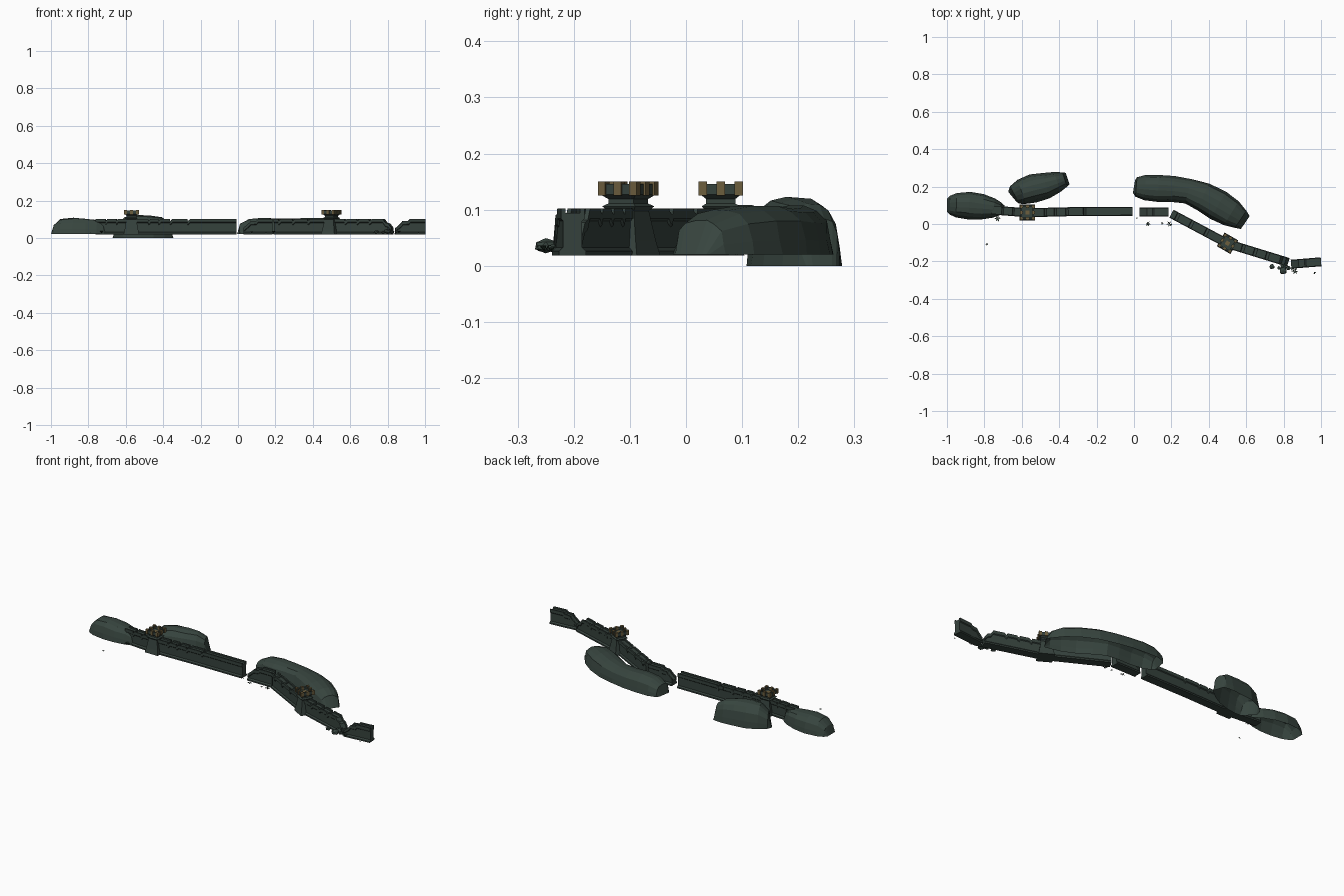
import bpy, bmesh, math, random
from mathutils import Vector, Matrix

if "Cube" in bpy.data.objects:
    bpy.data.objects.remove(bpy.data.objects["Cube"])
random.seed(4)


def material(name, col):
    m = bpy.data.materials.new(name)
    m.diffuse_color = (*col, 1)
    m.use_nodes = True
    m.node_tree.nodes["Principled BSDF"].inputs["Base Color"].default_value = m.diffuse_color
    return m


STONE = material("dark_green_stone", (0.036, 0.054, 0.046))
ROCK = material("hill_green_grey", (0.039, 0.060, 0.050))
TAN = material("tan_brick", (0.150, 0.112, 0.048))
LEAF = material("leaf_green", (0.022, 0.045, 0.028))


def finish(bm, name, mat, normals=True):
    if normals:
        bmesh.ops.recalc_face_normals(bm, faces=bm.faces[:])
    me = bpy.data.meshes.new(name)
    bm.to_mesh(me)
    bm.free()
    me.materials.append(mat)
    ob = bpy.data.objects.new(name, me)
    bpy.context.collection.objects.link(ob)
    return ob


def side_normals(pts):
    out = []
    for i in range(len(pts)):
        a, b = pts[max(i - 1, 0)], pts[min(i + 1, len(pts) - 1)]
        t = Vector((b[0] - a[0], b[1] - a[1], 0)).normalized()
        out.append(Vector((-t.y, t.x, 0)))
    return out


def loft(bm, rings, closed, caps):
    rows = [[bm.verts.new(p) for p in r] for r in rings]
    n = len(rows[0])
    for a, b in zip(rows, rows[1:]):
        for j in range(n if closed else n - 1):
            k = (j + 1) % n
            bm.faces.new((a[j], a[k], b[k], b[j]))
    if caps:
        bm.faces.new(rows[0])
        bm.faces.new(rows[-1])


# Faceted hills: stations are (x, y, half width, height fraction)
def hill(name, stations, z0, top):
    arch = [(-1, 0), (-.93, .33), (-.8, .72), (-.55, .93), (-.15, 1),
            (.25, .99), (.58, .9), (.82, .68), (.94, .3), (1, 0)]
    bm = bmesh.new()
    rings = []
    for (x, y, r, f), n in zip(stations, side_normals(stations)):
        ring = []
        for u, v in arch:
            j = random.uniform(-.03, .03) if 0 < v < 1 else 0
            p = Vector((x, y, 0)) + n * r * (u + j)
            p.z = z0 + (top - z0) * f * v * (1 + j * .6)
            ring.append(p)
        rings.append(ring)
    loft(bm, rings, False, False)
    finish(bm, name, ROCK)


hill("hill_left", [(-1, .10, .035, 0), (-.985, .10, .05, .55), (-.95, .10, .065, .92),
                   (-.88, .098, .074, 1), (-.81, .092, .068, .93), (-.75, .085, .052, .85),
                   (-.715, .08, .035, .65), (-.70, .075, .025, 0)], .02, .108)
hill("hill_back_left", [(-.65, .145, .035, 0), (-.638, .155, .053, .6), (-.60, .172, .068, .92),
                        (-.54, .19, .077, 1), (-.47, .205, .07, .97), (-.41, .225, .056, .9),
                        (-.37, .238, .04, .7), (-.355, .243, .032, 0)], 0, .123)
hill("hill_back_right", [(0, .20, .035, 0), (.012, .198, .052, .65), (.06, .195, .068, .93),
                         (.13, .19, .072, 1), (.21, .187, .07, .96), (.29, .175, .067, .95),
                         (.37, .145, .078, 1), (.45, .10, .084, 1), (.52, .058, .075, .92),
                         (.57, .025, .055, .7), (.595, .008, .042, 0)], .02, .107)

# Walls: footing, narrow body, wider cap with a sunken walkway
def wall(name, stations):
    bm = bmesh.new()
    rings = []
    for (x, y, h), n in zip(stations, side_normals(stations)):
        m = max(h - .022, .034)
        prof = [(.024, .018), (.024, .026), (.017, .033), (.017, m), (.021, m + .004),
                (.021, h), (.013, h), (.013, max(h - .008, m + .001))]
        prof += [(-u, z) for u, z in reversed(prof)]
        rings.append([Vector((x, y, z)) + n * u for u, z in prof])
    loft(bm, rings, True, True)
    finish(bm, name, STONE)


# top edge along a straight run, with notches at given fractions
def run(a, b, notches, h=.102, start=None, end=None):
    fr = {0: start or h, 1: end or h}
    if start:
        fr.update({.18: (start + h) / 2, .25: h - .012, .45: h - .01, .5: h})
    if end:
        fr.update({.86: h, .9: h - .02, .95: h - .025})
    for t in notches:
        fr.update({t - .022: h, t - .012: h - .011, t + .012: h - .007, t + .03: h})
    return [(a[0] + (b[0] - a[0]) * t, a[1] + (b[1] - a[1]) * t, z)
            for t, z in sorted(fr.items())]


wall("wall_left_outer", run((-.76, .075), (-.57, .06), [.3, .6]))
wall("wall_left_inner", run((-.57, .06), (-.30, .067), [.35, .55, .78]))
wall("wall_centre", run((-.30, .067), (-.008, .068), [.12]))
wall("wall_broken_centre", run((.03, .064), (.185, .064), [], start=.055))
wall("wall_right_inner", run((.20, .055), (.50, -.105), [.1, .35, .62]))
wall("wall_right_outer", run((.50, -.105), (.825, -.205), [.25, .45, .65], end=.055))
wall("wall_right_end", run((.84, -.215), (1.0, -.202), [], start=.05))


# Towers: square stepped shaft with a flared, battlemented head
def box(bm, c, s):
    bmesh.ops.create_cube(bm, size=1, matrix=Matrix.Translation(c) @ Matrix.Diagonal((*s, 1)))


def tower(name, x, y, angle):
    place = Matrix.Translation((x, y, 0)) @ Matrix.Rotation(math.radians(angle), 4, 'Z')
    bm = bmesh.new()
    prof = [(.042, .018), (.036, .045), (.027, .098), (.034, .106), (.026, .111),
            (.026, .119), (.036, .127), (.036, .146), (.028, .146), (.028, .133)]
    loft(bm, [[Vector((sx * r, sy * r, z)) for sx, sy in
               ((1, 1), (-1, 1), (-1, -1), (1, -1))] for r, z in prof], True, True)
    finish(bm, name + "_shaft", STONE).matrix_world = place
    bm = bmesh.new()
    for i in (-1, 0, 1):
        for j in (-1, 0, 1):
            if i or j:
                box(bm, (i * .032, j * .032, .1375), (.015, .015, .025))
    box(bm, (0, 0, .134), (.022, .022, .004))
    finish(bm, name + "_merlons", TAN).matrix_world = place


tower("left_tower", -.57, .062, 0)
tower("right_tower", .50, -.103, -30)

# Fallen rubble
for i, (x, y, r) in enumerate([(.738, -.228, .016), (.797, -.25, .024), (.80, -.222, .022),
                               (.825, -.235, .014), (.775, -.235, .012)]):
    bm = bmesh.new()
    bmesh.ops.create_icosphere(bm, subdivisions=1, radius=r)
    for v in bm.verts:
        v.co *= random.uniform(.8, 1.05)
        v.co.z *= .65
    finish(bm, f"rubble_{i}", ROCK).location = (x, y, .024 + r * .5)

# Small spiky plants in front of the walls
for i, (x, y, r) in enumerate([(-.73, .03, .018), (-.745, .045, .01), (-.787, -.108, .008),
                               (.015, .03, .006), (.075, .0, .014), (.15, .003, .008),
                               (.19, .0, .017), (.86, -.252, .018), (.965, -.262, .008),
                               (.845, -.24, .012)]):
    bm = bmesh.new()
    for k in range(6):
        a = k * math.pi / 3 + random.uniform(-.2, .2)
        d = Vector((math.cos(a), math.sin(a), 0))
        s = Vector((-d.y, d.x, 0)) * r * .2
        up = Vector((0, 0, r * .8))
        bm.faces.new([bm.verts.new(p) for p in
                      (Vector((0, 0, 0)), d * r * .5 + s + up * .8, d * r + up * .6, d * r * .5 - s + up * .8)])
    finish(bm, f"plant_{i}", LEAF, False).location = (x, y, .025)
